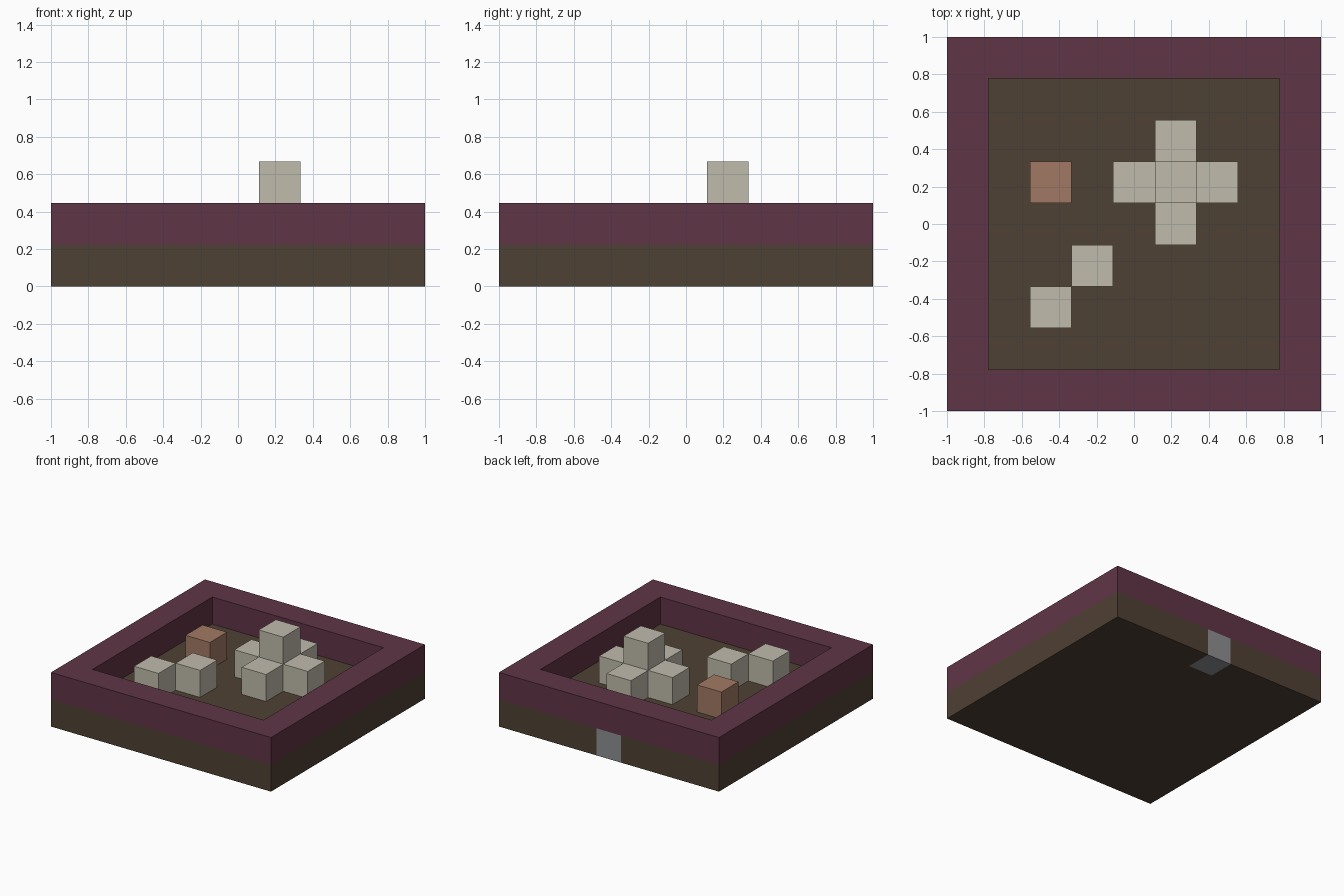
import bpy
import bmesh

U = 2 / 9  # one block of the nine by nine layout

default = bpy.data.objects.get("Cube")
if default:
    bpy.data.objects.remove(default, do_unlink=True)


def material(name, rgb):
    """Flat material from display colour values (0-255), stored as linear."""
    linear = [((c / 255 + 0.055) / 1.055) ** 2.4 for c in rgb]
    mat = bpy.data.materials.new(name)
    mat.use_nodes = True
    mat.diffuse_color = (*linear, 1)
    mat.node_tree.nodes["Principled BSDF"].inputs["Base Color"].default_value = (*linear, 1)
    return mat


def finish(name, bm, mat):
    bmesh.ops.recalc_face_normals(bm, faces=bm.faces)
    mesh = bpy.data.meshes.new(name)
    bm.to_mesh(mesh)
    bm.free()
    mesh.materials.append(mat)
    obj = bpy.data.objects.new(name, mesh)
    bpy.context.collection.objects.link(obj)
    return obj


def block(name, col, row, level, mat, height=1):
    """Block on the grid: col and row count from the centre, level from the ground."""
    bm = bmesh.new()
    bmesh.ops.create_cube(bm, size=U)
    for v in bm.verts:
        v.co.z = (v.co.z + U / 2) * height
    obj = finish(name, bm, mat)
    obj.location = (col * U, row * U, level * U)
    return obj


earth = material("dark brown earth", (79, 65, 52))
maroon = material("maroon", (96, 53, 70))
stone = material("pale stone", (192, 187, 172))
clay = material("clay orange", (162, 121, 99))
grey = material("mid grey", (142, 143, 146))

# Ground slab with a one-block notch in the middle of the back edge
bm = bmesh.new()
outline = [(-1, -1), (1, -1), (1, 1), (U / 2, 1), (U / 2, 1 - U),
           (-U / 2, 1 - U), (-U / 2, 1), (-1, 1)]
floor = bm.faces.new([bm.verts.new((x, y, 0)) for x, y in outline])
raised = bmesh.ops.extrude_face_region(bm, geom=[floor])["geom"]
bmesh.ops.translate(bm, vec=(0, 0, U),
                    verts=[g for g in raised if isinstance(g, bmesh.types.BMVert)])
finish("ground_slab", bm, earth)

# Grey block filling the notch
block("back_block", 0, 4, 0, grey)

# Raised square rim, a rectangular section swept round the corners
bm = bmesh.new()
section = [(1, U), (1, 2 * U), (1 - U, 2 * U), (1 - U, U)]
corners = [(-1, -1), (1, -1), (1, 1), (-1, 1)]
rings = [[bm.verts.new((sx * r, sy * r, z)) for r, z in section] for sx, sy in corners]
for i, ring in enumerate(rings):
    after = rings[(i + 1) % 4]
    for j in range(4):
        k = (j + 1) % 4
        bm.faces.new((ring[j], after[j], after[k], ring[k]))
finish("rim", bm, maroon)

# Central tower and the four blocks around it
block("tower", 1, 1, 1, stone, height=2)
for side, dx, dy in (("left", 1, 0), ("right", -1, 0), ("back", 0, 1), ("front", 0, -1)):
    block("tower_" + side + "_block", 1 + dx, 1 + dy, 1, stone)

# Loose blocks on the floor
block("inner_stone_block", -1, -1, 1, stone)
block("outer_stone_block", -2, -2, 1, stone)
block("clay_block", -2, 1, 1, clay)
